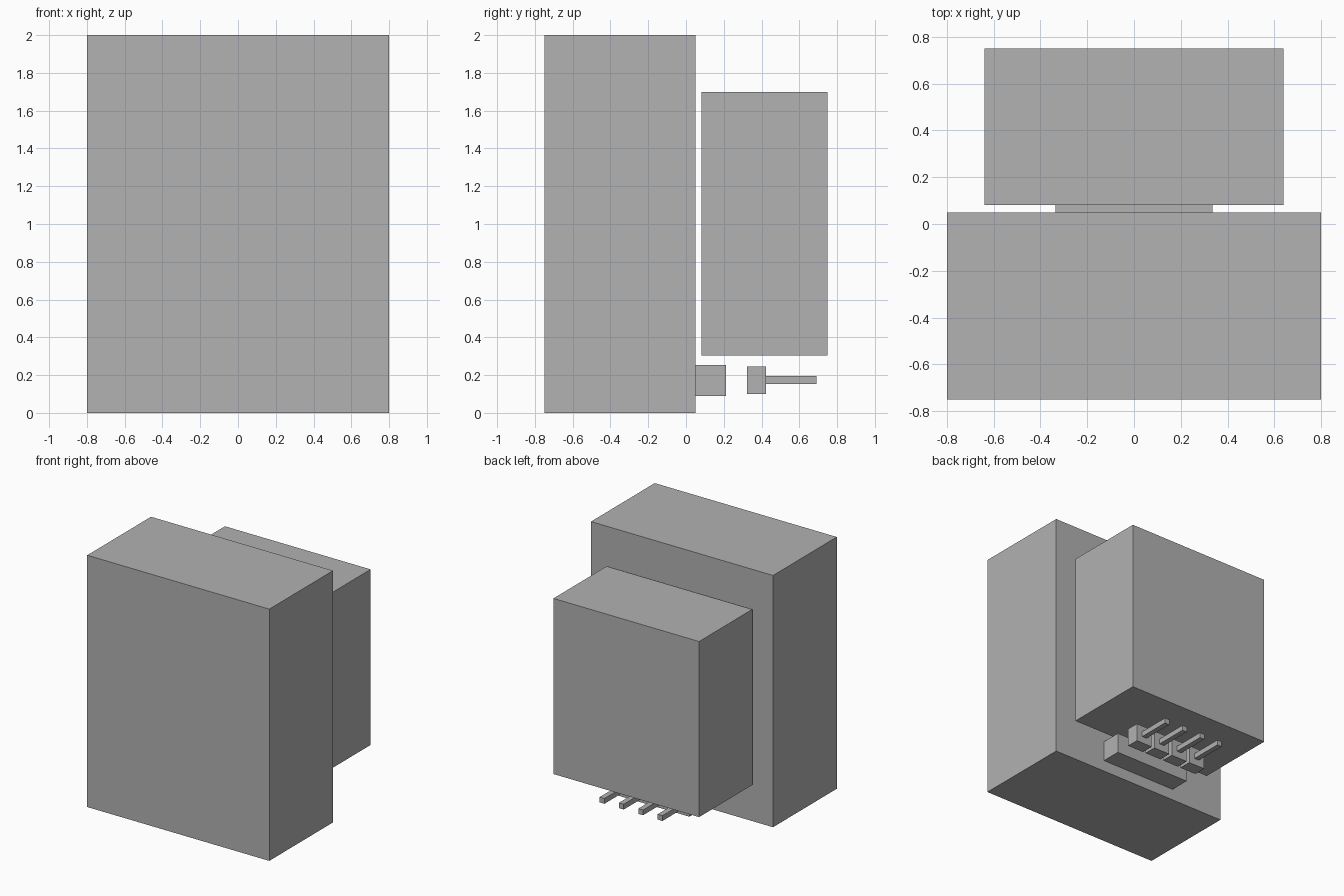
import bpy

if "Cube" in bpy.data.objects:
    bpy.data.objects.remove(bpy.data.objects["Cube"], do_unlink=True)

# Single plain colour
grey = bpy.data.materials.new("mid grey")
grey.use_nodes = True
colour = (0.445, 0.445, 0.445, 1)
grey.diffuse_color = colour
grey.node_tree.nodes["Principled BSDF"].inputs["Base Color"].default_value = colour


def box(name, x, y, z):
    """Add a box spanning the given (low, high) range on each axis."""
    spans = (x, y, z)
    bpy.ops.mesh.primitive_cube_add(size=1, location=[(a + b) / 2 for a, b in spans])
    obj = bpy.context.object
    obj.name = name
    obj.scale = [b - a for a, b in spans]
    bpy.ops.object.transform_apply(location=False, rotation=False, scale=True)
    obj.data.materials.append(grey)
    return obj


# Large front body and the smaller block behind it
box("front_body", (-0.8, 0.8), (-0.75, 0.05), (0, 2))
box("rear_block", (-0.64, 0.64), (0.082, 0.75), (0.305, 1.70))

# Socket on the back of the body
box("socket", (-0.335, 0.335), (0.05, 0.212), (0.09, 0.253))

# Row of four pins, each in its own holder
pitch = 0.17
for i in range(4):
    cx = (i - 1.5) * pitch
    box(f"pin_holder_{i + 1}", (cx - 0.072, cx + 0.072), (0.322, 0.424), (0.1, 0.245))
    box(f"pin_{i + 1}", (cx - 0.021, cx + 0.021), (0.424, 0.69), (0.154, 0.196))
